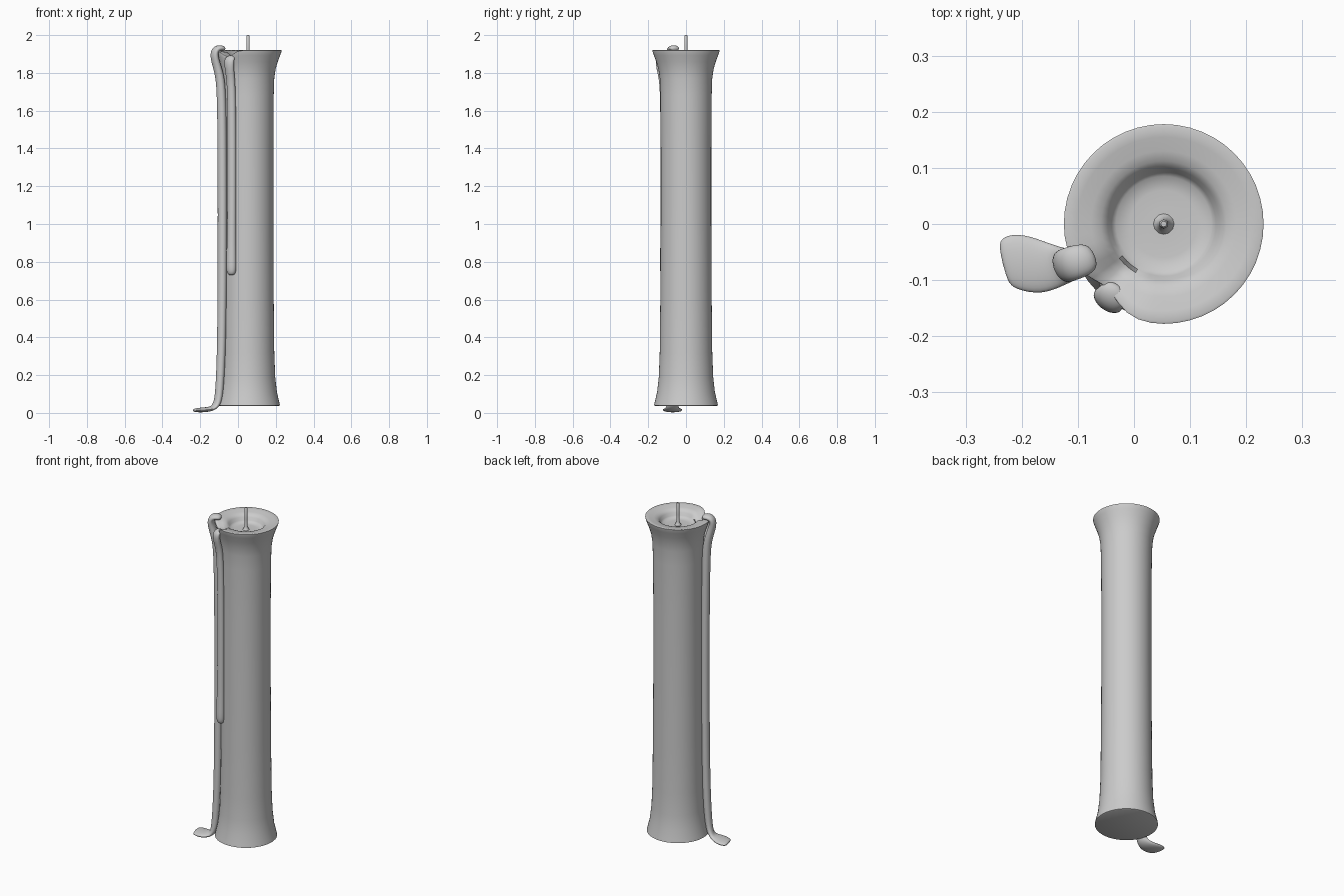
import bpy, bmesh, math
from mathutils import Vector

CX = 0.053  # candle axis


def finish(name, bm, angle=50):
    bmesh.ops.recalc_face_normals(bm, faces=bm.faces)
    me = bpy.data.meshes.new(name)
    bm.to_mesh(me)
    bm.free()
    ob = bpy.data.objects.new(name, me)
    bpy.context.collection.objects.link(ob)
    bpy.ops.object.select_all(action='DESELECT')
    bpy.context.view_layer.objects.active = ob
    ob.select_set(True)
    bpy.ops.object.shade_smooth_by_angle(angle=math.radians(angle))
    return ob


def skin(bm, rings):
    for a, b in zip(rings, rings[1:]):
        n = len(a)
        for i in range(n):
            bm.faces.new((a[i], a[(i + 1) % n], b[(i + 1) % n], b[i]))
    bm.faces.new(rings[0][::-1])
    bm.faces.new(rings[-1])


def lathe(name, profile, sides, shape=None):
    bm = bmesh.new()
    rings = []
    for k, (r, z) in enumerate(profile):
        ring = []
        for i in range(sides):
            a = 2 * math.pi * i / sides
            rr, zz = shape(r, z, a, k) if shape else (r, z)
            ring.append(bm.verts.new((CX + rr * math.cos(a), rr * math.sin(a), zz)))
        rings.append(ring)
    skin(bm, rings)
    return finish(name, bm)


def drip(name, path, sides=8):
    """Sweep an oval along (radius, angle, z, half width, half height) points."""
    bm = bmesh.new()
    pts = [Vector((CX + r * math.cos(math.radians(a)), r * math.sin(math.radians(a)), z))
           for r, a, z, w, h in path]
    rings = []
    for i, p in enumerate(pts):
        t = (pts[min(i + 1, len(pts) - 1)] - pts[max(i - 1, 0)]).normalized()
        a = math.radians(path[i][1])
        side = Vector((-math.sin(a), math.cos(a), 0))
        up = t.cross(side).normalized()
        w, h = path[i][3], path[i][4]
        rings.append([bm.verts.new(p + side * w * math.cos(2 * math.pi * j / sides)
                                   + up * h * math.sin(2 * math.pi * j / sides))
                      for j in range(sides)])
    skin(bm, rings)
    ob = finish(name, bm, 180)
    ob.modifiers.new("smooth", 'SUBSURF').levels = 2
    ob.modifiers["smooth"].render_levels = 2


# Candle body with flared ends, melted bowl and a spill notch in the rim
body = [(0.163, 0.037), (0.169, 0.04), (0.166, 0.055), (0.153, 0.11), (0.144, 0.19),
        (0.139, 0.32), (0.136, 0.6), (0.134, 1.0), (0.134, 1.4), (0.136, 1.68),
        (0.139, 1.77), (0.146, 1.82), (0.158, 1.86), (0.17, 1.893), (0.177, 1.912),
        (0.178, 1.919), (0.174, 1.921), (0.155, 1.917), (0.13, 1.913), (0.112, 1.908),
        (0.1, 1.896), (0.093, 1.88), (0.085, 1.871), (0.06, 1.868), (0.025, 1.868),
        (0.005, 1.868)]


def notch(r, z, a, k):
    f = math.exp(-((a - math.radians(228)) / 0.3) ** 2)
    if z < 1.8 or r < 0.095:
        return r, z
    g = f * (z - 1.8) / 0.12
    return r - 0.026 * g * max(0, (r - 0.1) / 0.078), z - 0.035 * g


lathe("candle_body", body, 48, notch)

# Wick with a small flared foot
lathe("wick", [(0.022, 1.864), (0.014, 1.873), (0.009, 1.89), (0.008, 1.93),
               (0.008, 1.994), (0.005, 2.0)], 12)

# Long drip that ends in a puddle
drip("long_wax_drip", [
    (0.135, 204, 1.925, 0.022, 0.012), (0.155, 204, 1.933, 0.033, 0.018),
    (0.185, 203, 1.928, 0.034, 0.021), (0.197, 203, 1.900, 0.033, 0.022),
    (0.184, 203, 1.850, 0.030, 0.023), (0.165, 204, 1.790, 0.029, 0.025),
    (0.154, 205, 1.700, 0.030, 0.026), (0.150, 205, 1.300, 0.030, 0.026),
    (0.150, 205, 0.800, 0.031, 0.026), (0.154, 205, 0.350, 0.029, 0.025),
    (0.166, 205, 0.120, 0.027, 0.023), (0.176, 204, 0.050, 0.030, 0.022),
    (0.200, 201, 0.021, 0.042, 0.014), (0.245, 197, 0.016, 0.064, 0.015),
    (0.285, 194, 0.014, 0.054, 0.012), (0.296, 194, 0.014, 0.036, 0.006)])

# Short drip that stops part way down
drip("short_wax_drip", [
    (0.135, 234, 1.880, 0.018, 0.010), (0.150, 234, 1.885, 0.028, 0.014),
    (0.170, 234, 1.872, 0.033, 0.020), (0.170, 234, 1.835, 0.031, 0.020),
    (0.155, 233, 1.780, 0.027, 0.021), (0.144, 233, 1.700, 0.026, 0.022),
    (0.141, 233, 1.300, 0.026, 0.022), (0.142, 232, 0.900, 0.027, 0.023),
    (0.144, 232, 0.790, 0.032, 0.027), (0.144, 232, 0.745, 0.030, 0.025),
    (0.142, 232, 0.728, 0.016, 0.013)])
